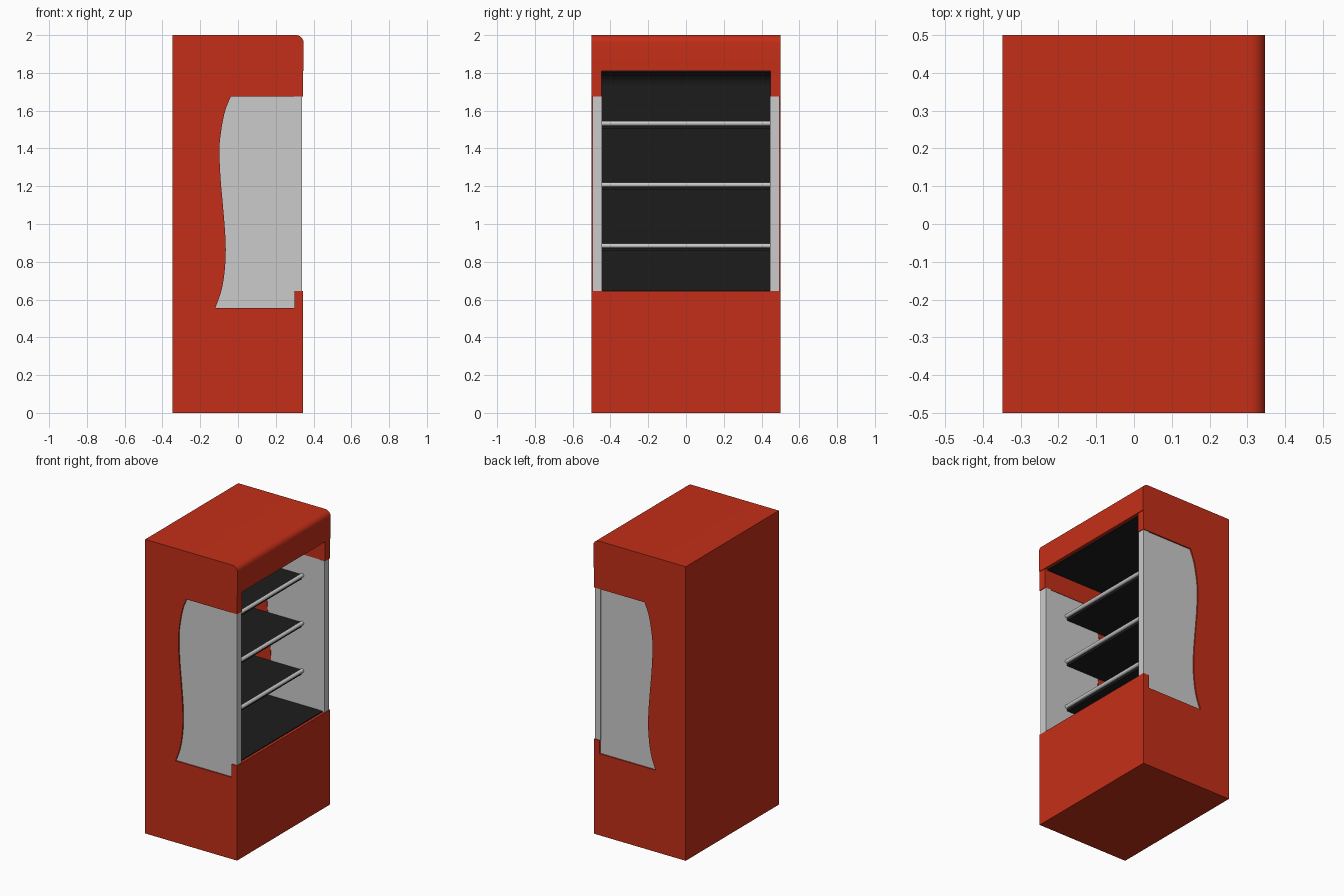
import bpy, bmesh
from math import sin, cos, pi, radians
from mathutils import Vector

if "Cube" in bpy.data.objects:
    bpy.data.objects.remove(bpy.data.objects["Cube"])


def material(name, rgb):
    m = bpy.data.materials.new(name)
    m.diffuse_color = (*rgb, 1)
    m.use_nodes = True
    m.node_tree.nodes["Principled BSDF"].inputs["Base Color"].default_value = m.diffuse_color
    return m


RED = material("red_paint", (0.55, 0.028, 0.009))
BLACK = material("black_liner", (0.012, 0.012, 0.012))


def extrude(name, outline, y0, y1, mat=None):
    """Solid from an x-z outline, extruded along y."""
    bm = bmesh.new()
    face = bm.faces.new([bm.verts.new((x, y0, z)) for x, z in outline])
    new = bmesh.ops.extrude_face_region(bm, geom=[face])["geom"]
    verts = [v for v in new if isinstance(v, bmesh.types.BMVert)]
    bmesh.ops.translate(bm, verts=verts, vec=(0, y1 - y0, 0))
    bmesh.ops.recalc_face_normals(bm, faces=bm.faces[:])
    me = bpy.data.meshes.new(name)
    bm.to_mesh(me)
    bm.free()
    ob = bpy.data.objects.new(name, me)
    bpy.context.collection.objects.link(ob)
    if mat:
        me.materials.append(mat)
    smooth(ob)
    return ob


def smooth(ob):
    bpy.ops.object.select_all(action='DESELECT')
    ob.select_set(True)
    bpy.context.view_layer.objects.active = ob
    bpy.ops.object.shade_smooth_by_angle(angle=radians(35))


def rect(x0, x1, z0, z1):
    return [(x0, z0), (x1, z0), (x1, z1), (x0, z1)]


def arc(cx, cz, r, a0, a1, n=8):
    return [(cx + r * cos(a0 + (a1 - a0) * i / n),
             cz + r * sin(a0 + (a1 - a0) * i / n)) for i in range(n + 1)]


def spline(pts, n=4):
    """Catmull-Rom curve through the points."""
    p = [Vector(q) for q in pts]
    p = [2 * p[0] - p[1]] + p + [2 * p[-1] - p[-2]]
    out = []
    for i in range(1, len(p) - 2):
        a, b, c, d = p[i - 1:i + 3]
        for k in range(n):
            t = k / n
            out.append(tuple(0.5 * (2 * b + (c - a) * t + (2 * a - 5 * b + 4 * c - d) * t * t
                                    + (3 * b - a - 3 * c + d) * t ** 3)))
    return out + [tuple(p[-2])]


BACK, FRONT, LIP = -0.348, 0.343, 0.347
FLOOR, CEIL, WALL = 0.645, 1.81, 0.447
INNER = -0.30

# rounded header front edge, top to back
header = [(LIP, CEIL)] + arc(LIP - 0.04, 1.96, 0.04, 0, pi / 2) + [(BACK, 2)]

# wavy rear edge of the side windows
wave = spline([(-0.12, 0.555), (-0.09, 0.64), (-0.073, 0.73), (-0.065, 0.84),
               (-0.068, 0.95), (-0.08, 1.1), (-0.093, 1.25), (-0.098, 1.4),
               (-0.088, 1.5), (-0.068, 1.6), (-0.038, 1.675)])

# body: base, back and header as one C-shaped section
cavity = ([(INNER, FLOOR)] + arc(INNER + 0.08, CEIL - 0.08, 0.08, pi, pi / 2))
extrude("cabinet_body", [(BACK, 0), (FRONT, 0), (FRONT, FLOOR)] + cavity + header,
        -WALL, WALL, RED)

# black lining of the cavity
t = 0.006
inside = ([(INNER + t, FLOOR + t)]
          + arc(INNER + 0.08, CEIL - 0.08, 0.08 - t, pi, pi / 2)
          + [(0.325, CEIL - t), (0.325, CEIL)])
extrude("cavity_liner", [(0.325, FLOOR), (0.325, FLOOR + t)] + inside + cavity[::-1],
        -WALL, WALL, BLACK)

# side walls with window, glazing and front posts
wall = ([(BACK, 0), (FRONT, 0), (FRONT, FLOOR), (0.3, FLOOR), (0.3, 0.555)]
        + wave + [(FRONT, 1.675), (FRONT, CEIL)] + header)
for side, s in (("front", -1), ("rear", 1)):
    extrude(side + "_side_wall", wall, s * WALL, s * 0.5, RED)
    extrude(side + "_side_window", wave + [(0.3, 1.675), (0.3, 0.555)],
            s * 0.45, s * 0.491)
    extrude(side + "_corner_post", rect(0.296, 0.339, FLOOR, 1.675), s * 0.445, s * 0.495)

# shelves with round front rails
for i, z in enumerate((0.885, 1.208, 1.533)):
    extrude(f"shelf_{i + 1}", rect(INNER, 0.165, z - 0.028, z + 0.004), -WALL, WALL, BLACK)
    bpy.ops.mesh.primitive_cylinder_add(vertices=24, radius=0.013, depth=0.892,
                                        location=(0.17, 0, z), rotation=(pi / 2, 0, 0))
    rail = bpy.context.object
    rail.name = f"shelf_rail_{i + 1}"
    smooth(rail)
